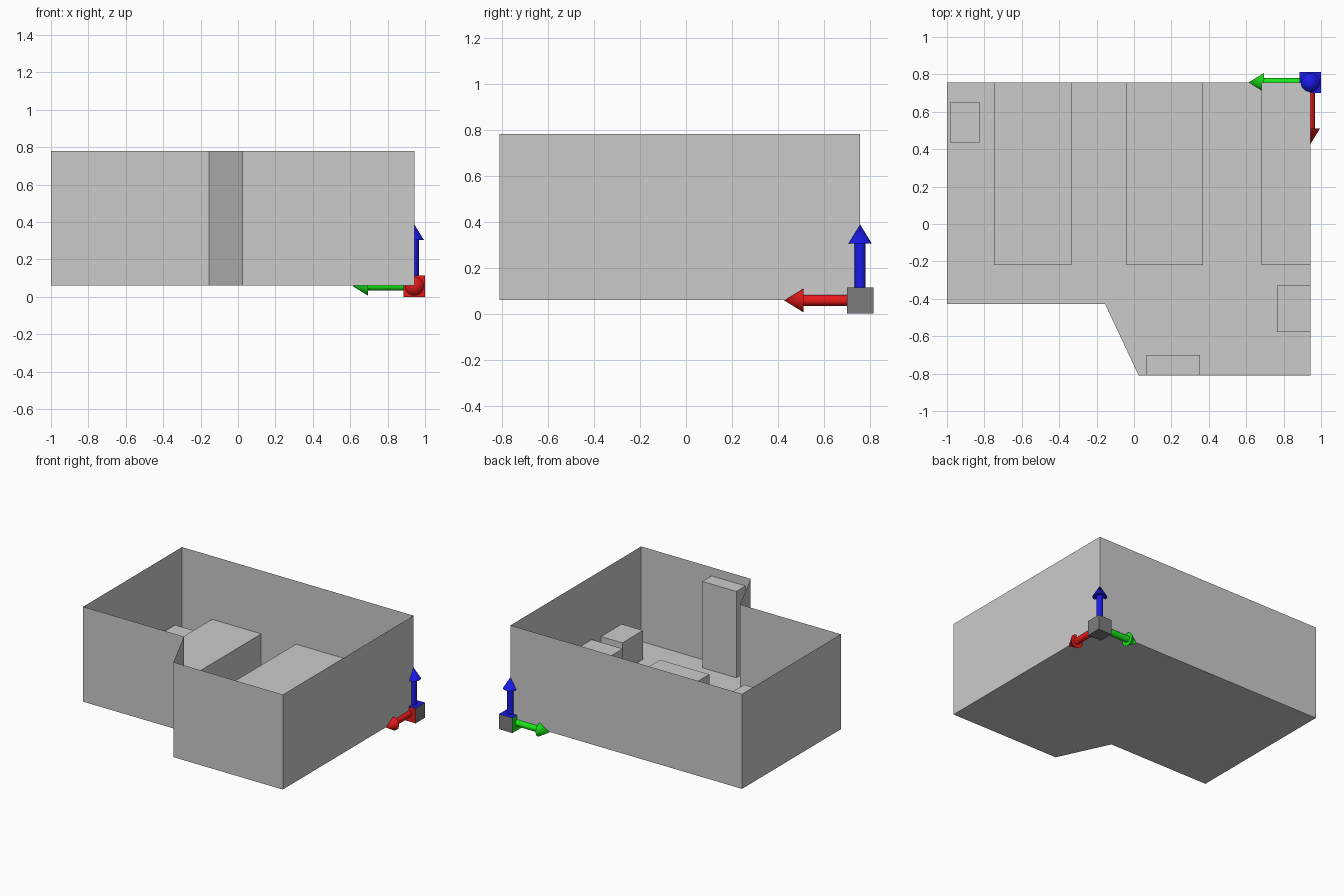
import bpy, bmesh
from mathutils import Vector, Matrix

if "Cube" in bpy.data.objects:
    bpy.data.objects.remove(bpy.data.objects["Cube"])

FLOOR, WALL_TOP = 0.06, 0.78
ORIGIN = Vector((0.943, 0.757, 0.057))


def finish(name, bm, mats=()):
    mesh = bpy.data.meshes.new(name)
    bm.to_mesh(mesh)
    bm.free()
    for m in mats:
        mesh.materials.append(m)
    ob = bpy.data.objects.new(name, mesh)
    bpy.context.collection.objects.link(ob)
    return ob


def material(name, rgb):
    m = bpy.data.materials.new(name)
    m.diffuse_color = (*rgb, 1)
    m.use_nodes = True
    m.node_tree.nodes["Principled BSDF"].inputs["Base Color"].default_value = m.diffuse_color
    return m


def box(name, lo, hi, mats=()):
    lo, hi = Vector(lo), Vector(hi)
    bm = bmesh.new()
    bmesh.ops.create_cube(bm, size=1, matrix=Matrix.Translation((lo + hi) / 2)
                          @ Matrix.Diagonal((*(hi - lo), 1)))
    return finish(name, bm, mats)


# Open room: floor outline with thin walls rising from its edges
outline = [(-1, 0.757), (-1, -0.427), (-0.155, -0.427), (0.025, -0.81),
           (0.943, -0.81), (0.943, 0.757)]
bm = bmesh.new()
low = [bm.verts.new((x, y, FLOOR)) for x, y in outline]
top = [bm.verts.new((x, y, WALL_TOP)) for x, y in outline]
bm.faces.new(low[::-1])
for i in range(len(low)):
    j = (i + 1) % len(low)
    bm.faces.new((low[i], low[j], top[j], top[i]))
finish("room_shell", bm)

# Furniture: x0, x1, y0, y1, top height
furniture = {
    "bed_left": (-0.748, -0.335, -0.218, 0.757, 0.30),
    "bed_middle": (-0.043, 0.37, -0.218, 0.757, 0.30),
    "bed_right": (0.683, 0.943, -0.218, 0.757, 0.30),
    "bedside_stool": (-0.985, -0.823, 0.435, 0.65, 0.235),
    "side_cabinet": (0.765, 0.943, -0.577, -0.33, 0.28),
    "tall_cupboard": (0.068, 0.352, -0.81, -0.70, 0.715),
}
for name, (x0, x1, y0, y1, h) in furniture.items():
    box(name, (x0, y0, FLOOR), (x1, y1, h))

# Axis marker: grey cube with one coloured face per arrow
grey = material("marker_grey", (0.2, 0.2, 0.2))
axes = [
    ("red_arrow", Vector((0, -1, 0)), material("red", (0.8, 0.01, 0.01))),
    ("green_arrow", Vector((-1, 0, 0)), material("green", (0.01, 0.8, 0.01))),
    ("blue_arrow", Vector((0, 0, 1)), material("blue", (0.01, 0.01, 0.8))),
]
half = Vector((0.057, 0.057, 0.057))
cube = box("marker_cube", ORIGIN - half, ORIGIN + half,
           [grey] + [a[2] for a in axes])
for face in cube.data.polygons:
    for i, (_, d, _) in enumerate(axes):
        if face.normal.dot(d) > 0.9:
            face.material_index = i + 1

# Arrows: round shaft plus cone head
for name, d, mat in axes:
    turn = Matrix.Translation(ORIGIN) @ d.to_track_quat('Z', 'Y').to_matrix().to_4x4()
    bm = bmesh.new()
    for r1, r2, z0, z1 in ((0.024, 0.024, 0.05, 0.25), (0.051, 0, 0.247, 0.33)):
        bmesh.ops.create_cone(bm, cap_ends=True, segments=24, radius1=r1,
                              radius2=r2, depth=z1 - z0,
                              matrix=turn @ Matrix.Translation((0, 0, (z0 + z1) / 2)))
    ob = finish(name, bm, [mat])
    bpy.ops.object.select_all(action='DESELECT')
    ob.select_set(True)
    bpy.context.view_layer.objects.active = ob
    bpy.ops.object.shade_smooth_by_angle()
